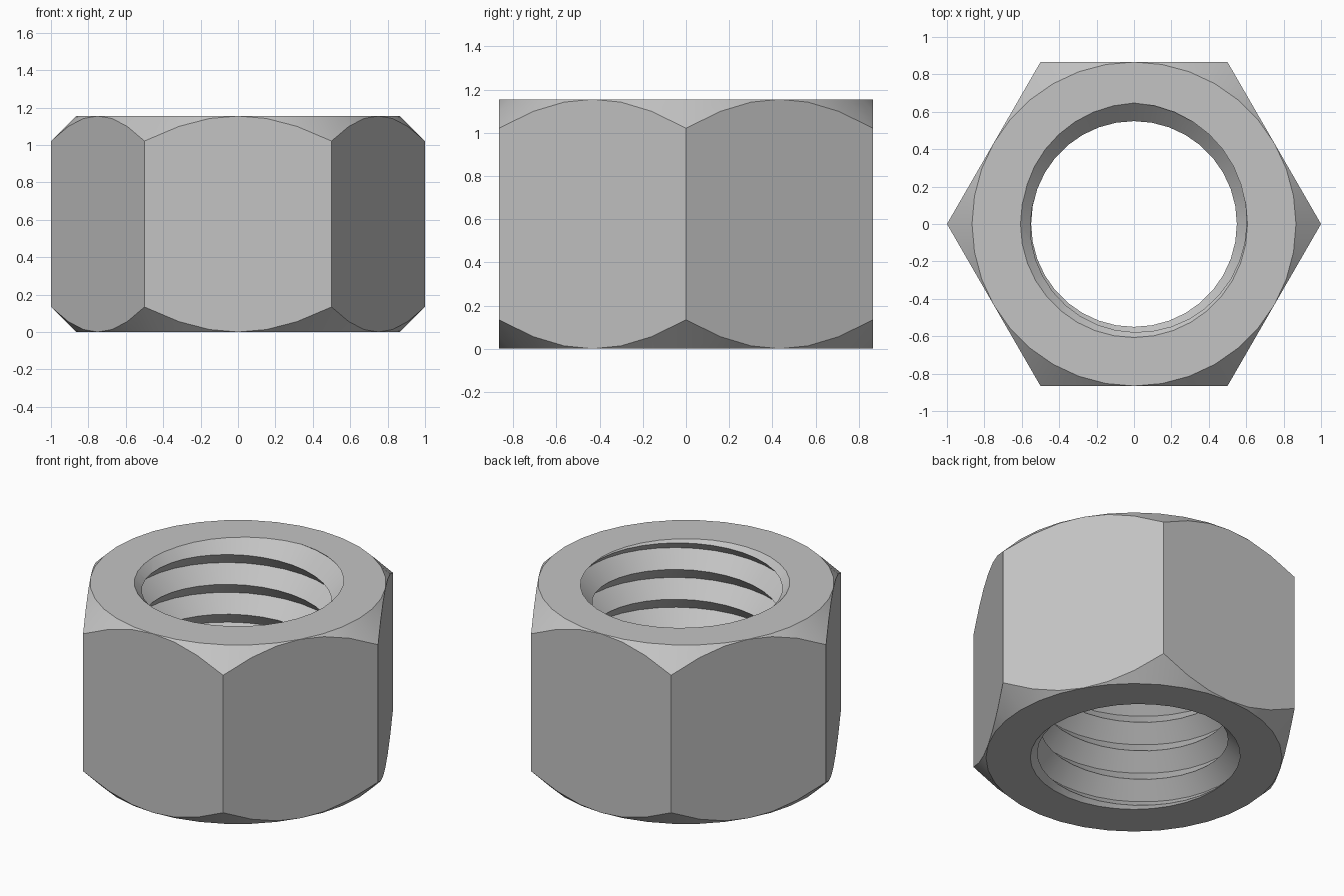
import bpy, bmesh
from math import cos, sin, pi
from mathutils import Matrix

HEIGHT, APOTHEM = 1.155, 0.866
SEG = 36
MINOR, MAJOR, TURNS = 0.55, 0.647, 6
PITCH = HEIGHT / TURNS
SINK = 0.607                      # countersink radius at each end

cube = bpy.data.objects.get("Cube")
if cube:
    bpy.data.objects.remove(cube, do_unlink=True)

steel = bpy.data.materials.new("grey steel")
steel.use_nodes = True
colour = (0.55, 0.55, 0.55, 1)
steel.diffuse_color = colour
steel.node_tree.nodes["Principled BSDF"].inputs["Base Color"].default_value = colour


def polar(r, step, z):
    a = 2 * pi * step / SEG
    return r * cos(a), r * sin(a), z


def make_object(name, bm):
    bmesh.ops.recalc_face_normals(bm, faces=bm.faces)
    mesh = bpy.data.meshes.new(name)
    bm.to_mesh(mesh)
    bm.free()
    mesh.materials.append(steel)
    obj = bpy.data.objects.new(name, mesh)
    bpy.context.collection.objects.link(obj)
    return obj


def hex_body():
    """Hexagonal prism whose corners are trimmed by a 45 degree cone at both ends."""
    bm = bmesh.new()
    rings = [[], [], [], []]
    side = SEG // 6
    for i in range(SEG):
        off = 2 * pi * (i % side - side / 2) / SEG
        wall = APOTHEM / cos(off)
        drop = wall - APOTHEM
        profile = ((APOTHEM, 0), (wall, drop), (wall, HEIGHT - drop), (APOTHEM, HEIGHT))
        for ring, (r, z) in zip(rings, profile):
            ring.append(bm.verts.new(polar(r, i, z)))
    for low, high in zip(rings, rings[1:]):
        for i in range(SEG):
            j = (i + 1) % SEG
            bm.faces.new((low[i], low[j], high[j], high[i]))
    bm.faces.new(rings[0])
    bm.faces.new(rings[-1])
    bmesh.ops.remove_doubles(bm, verts=bm.verts, dist=0.0005)
    # each flat of the hexagon becomes one face
    bmesh.ops.dissolve_limit(bm, angle_limit=0.01, verts=bm.verts, edges=bm.edges)
    return make_object("hex_nut", bm)


def thread_cutter():
    """Right-handed V thread running past both ends of the nut."""
    bm = bmesh.new()
    steps = (TURNS + 4) * SEG
    start = SEG // 4
    # a root of the thread meets the top plane at the back
    base = -2.5 * PITCH
    crest, root = [], []
    for k in range(steps + 1):
        z = base + PITCH * k / SEG
        crest.append(bm.verts.new(polar(MINOR, k + start, z)))
        root.append(bm.verts.new(polar(MAJOR, k + start, z + PITCH / 2)))
    for k in range(steps):
        bm.faces.new((crest[k], crest[k + 1], root[k + 1], root[k]))
        if k + SEG < steps:
            bm.faces.new((root[k], root[k + 1], crest[k + SEG + 1], crest[k + SEG]))
    # close both ends with a fan to the axis
    ends = [e for e in bm.edges if e.is_boundary]
    low = bm.verts.new((0, 0, base - PITCH))
    high = bm.verts.new((0, 0, HEIGHT + 3 * PITCH))
    for e in ends:
        a, b = e.verts
        bm.faces.new((a, b, low if a.co.z < HEIGHT / 2 else high))
    return make_object("thread_cutter", bm)


def sink_cutter(name, z, up):
    """45 degree cone that opens the mouth of the hole."""
    bm = bmesh.new()
    half = 0.1
    radii = (SINK - half, SINK + half) if up else (SINK + half, SINK - half)
    bmesh.ops.create_cone(bm, cap_ends=True, segments=SEG, radius1=radii[0],
                          radius2=radii[1], depth=2 * half,
                          matrix=Matrix.Translation((0, 0, z)))
    return make_object(name, bm)


nut = hex_body()
cutters = [sink_cutter("top_sink_cutter", HEIGHT, True),
           sink_cutter("bottom_sink_cutter", 0, False),
           thread_cutter()]
for cutter in cutters:
    cutter.hide_render = True
    mod = nut.modifiers.new(cutter.name, "BOOLEAN")
    mod.operation = "DIFFERENCE"
    mod.solver = "EXACT"
    mod.object = cutter

# bake the cuts, then drop the helpers
bpy.context.view_layer.update()
graph = bpy.context.evaluated_depsgraph_get()
result = bpy.data.meshes.new_from_object(nut.evaluated_get(graph))
nut.modifiers.clear()
nut.data = result
for cutter in cutters:
    bpy.data.objects.remove(cutter, do_unlink=True)

bpy.ops.object.select_all(action="DESELECT")
nut.select_set(True)
bpy.context.view_layer.objects.active = nut
bpy.ops.object.shade_smooth_by_angle(angle=pi / 6)
